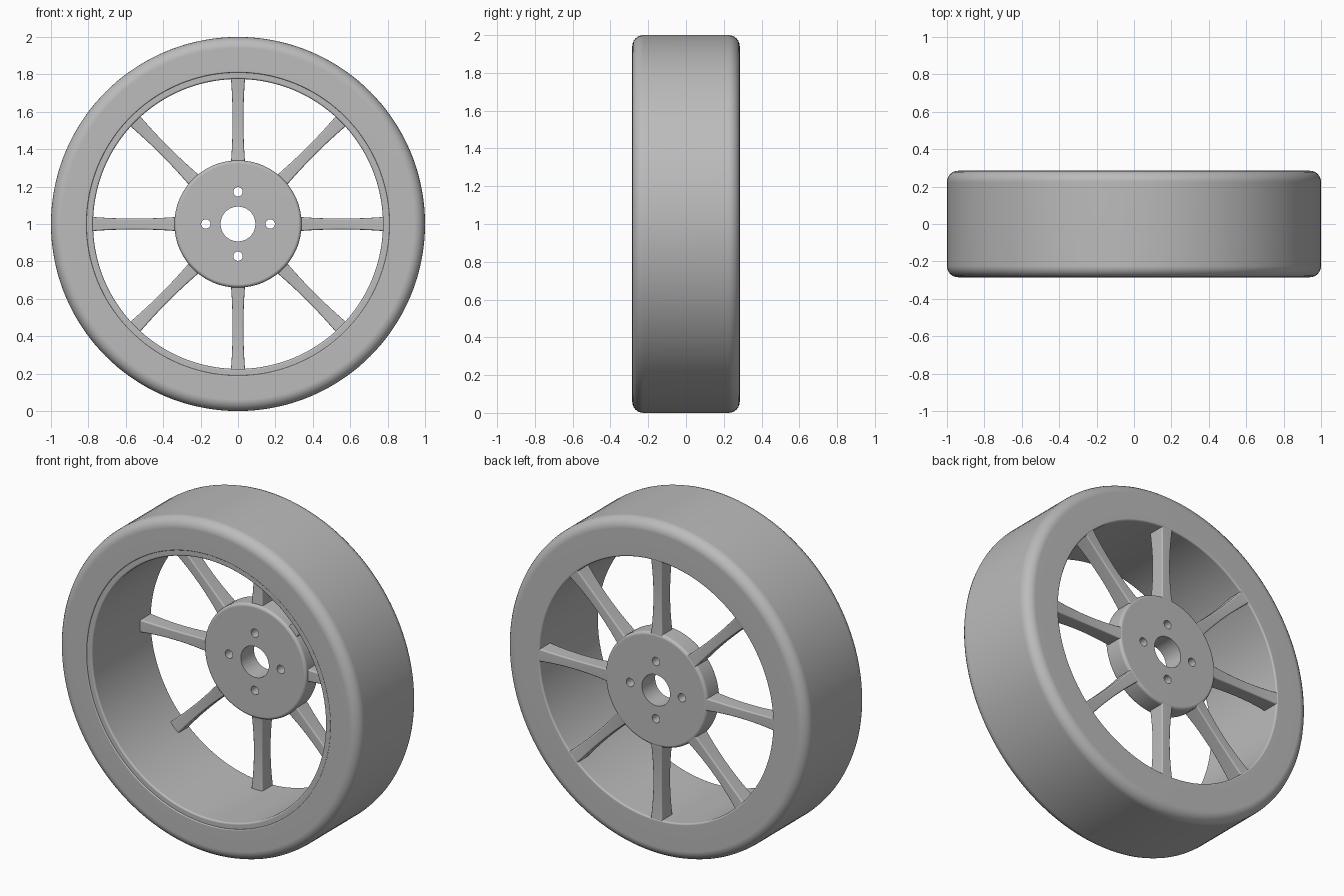
import bpy, bmesh, math
from mathutils import Matrix, Vector

default = bpy.data.objects.get("Cube")
if default:
    bpy.data.objects.remove(default, do_unlink=True)

grey = bpy.data.materials.new("light grey")
grey.use_nodes = True
colour = (0.5, 0.5, 0.5, 1)
grey.diffuse_color = colour
grey.node_tree.nodes["Principled BSDF"].inputs["Base Color"].default_value = colour

CENTRE = Vector((0, 0, 1))
TAU = math.tau


def make_object(name, bm):
    bmesh.ops.recalc_face_normals(bm, faces=bm.faces)
    mesh = bpy.data.meshes.new(name)
    bm.to_mesh(mesh)
    bm.free()
    mesh.materials.append(grey)
    obj = bpy.data.objects.new(name, mesh)
    obj.location = CENTRE
    bpy.context.collection.objects.link(obj)
    return obj


def smooth(obj):
    bpy.ops.object.select_all(action='DESELECT')
    obj.select_set(True)
    bpy.context.view_layer.objects.active = obj
    bpy.ops.object.shade_smooth_by_angle(angle=math.radians(35))
    normals = obj.modifiers.new("Even shading", 'WEIGHTED_NORMAL')
    normals.keep_sharp = True


def rounded_rect(u0, u1, v0, v1, radii, steps=6):
    """Rectangle outline with one fillet radius per corner, anticlockwise."""
    corners = [(u0, v0, 1, 1), (u1, v0, -1, 1), (u1, v1, -1, -1), (u0, v1, 1, -1)]
    points = []
    for i, ((u, v, su, sv), r) in enumerate(zip(corners, radii)):
        if r == 0:
            points.append((u, v))
            continue
        for k in range(steps + 1):
            a = math.pi + TAU / 4 * (i + k / steps)
            points.append((u + su * r + r * math.cos(a), v + sv * r + r * math.sin(a)))
    return points


def skin(bm, rings, closed):
    """Join successive vertex rings with quads."""
    n = len(rings[0])
    for i in range(len(rings) if closed else len(rings) - 1):
        a, b = rings[i], rings[(i + 1) % len(rings)]
        for j in range(n):
            k = (j + 1) % n
            bm.faces.new((a[j], a[k], b[k], b[j]))


def lathe(name, profile, segments=144):
    """Turn a closed (radius, y) outline around the axle."""
    bm = bmesh.new()
    rings = []
    for i in range(segments):
        a = TAU * i / segments
        rings.append([bm.verts.new((r * math.cos(a), y, r * math.sin(a))) for r, y in profile])
    skin(bm, rings, True)
    return make_object(name, bm)


# Tyre and rim
smooth(lathe("tyre", rounded_rect(0.81, 1.0, -0.285, 0.285, (0.006, 0.06, 0.06, 0))))
smooth(lathe("rim", rounded_rect(0.775, 0.812, -0.278, 0.285, (0.01, 0, 0, 0.01))))

# Hub with axle bore and four bolt holes
hub = lathe("hub", rounded_rect(0.093, 0.34, 0.16, 0.285, (0, 0.018, 0.018, 0)))
bm = bmesh.new()
for i in range(4):
    a = TAU * i / 4
    place = Matrix.Translation((0.172 * math.cos(a), 0.22, 0.172 * math.sin(a)))
    bmesh.ops.create_cone(bm, cap_ends=True, segments=32, radius1=0.025, radius2=0.025,
                          depth=0.4, matrix=place @ Matrix.Rotation(TAU / 4, 4, 'X'))
cutter = make_object("bolt_hole_cutter", bm)
cutter.hide_render = True
cutter.hide_set(True)
holes = hub.modifiers.new("Bolt holes", 'BOOLEAN')
holes.object = cutter
holes.solver = 'EXACT'
bpy.context.view_layer.objects.active = hub
bpy.ops.object.modifier_apply(modifier=holes.name)
bpy.data.objects.remove(cutter, do_unlink=True)
smooth(hub)

# Eight spokes, waisted in the middle and flared at both ends
bm = bmesh.new()
STEPS = 12
for s in range(8):
    turn = Matrix.Rotation(TAU * s / 8, 3, 'Y')
    rings = []
    for i in range(STEPS + 1):
        t = i / STEPS
        flare = (2 * t - 1) ** 2
        half_width = 0.029 + 0.009 * flare
        half_depth = 0.043 + 0.01 * flare
        outline = rounded_rect(-half_width, half_width, 0.23 - half_depth,
                               0.23 + half_depth, (0.008,) * 4, 3)
        radius = 0.325 + 0.457 * t
        rings.append([bm.verts.new(turn @ Vector((x, y, radius))) for x, y in outline])
    skin(bm, rings, False)
    bm.faces.new(rings[0])
    bm.faces.new(rings[-1])
smooth(make_object("spokes", bm))
